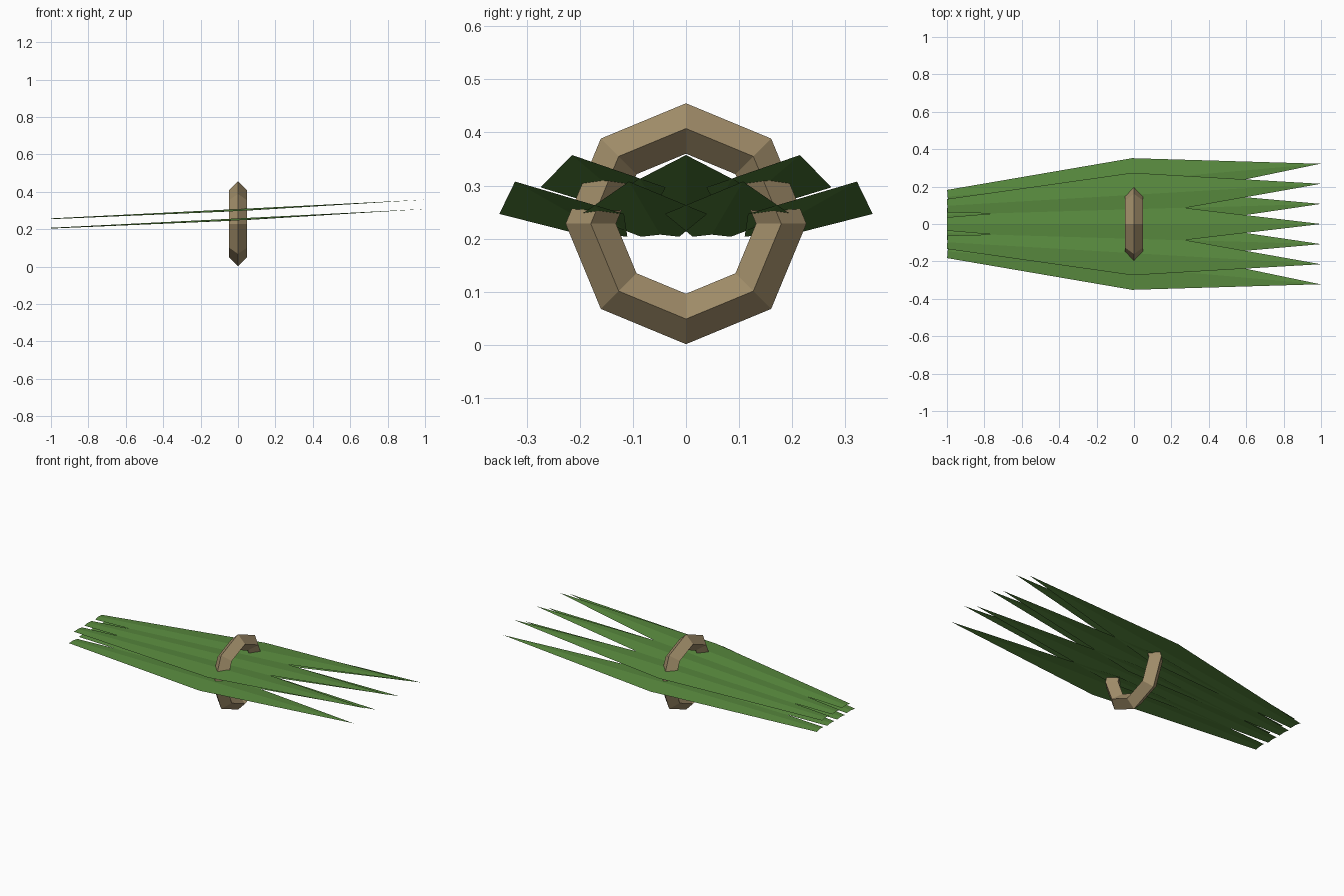
import bpy
import math

if "Cube" in bpy.data.objects:
    bpy.data.objects.remove(bpy.data.objects["Cube"])


def material(name, rgb):
    m = bpy.data.materials.new(name)
    m.diffuse_color = (*rgb, 1.0)
    m.use_nodes = True
    m.node_tree.nodes["Principled BSDF"].inputs["Base Color"].default_value = m.diffuse_color
    return m


green = material("leaf green", (0.102, 0.262, 0.050))
brown = material("binding tan", (0.366, 0.275, 0.147))


def leaf(i):
    """Long folded blade; i runs from -3 to 3 across the fan."""
    lift = 0.05 if i % 2 == 0 else 0.0        # alternate between two layers
    base_y, tip_y = 0.0487 * i, 0.1075 * i
    yaw = math.atan2(tip_y - base_y, 2.0)
    c, s = math.cos(yaw), math.sin(yaw)
    mid_y = (base_y + tip_y) / 2

    def point(along, across, drop):
        return (along * c - across * s,
                mid_y + along * s + across * c,
                0.2575 + lift + 0.05 * along - drop)

    verts = [point(-1, 0, 0), point(0, 0, 0), point(1, 0, 0)]   # ridge
    for side in (-1, 1):                                        # drooping edges
        verts += [point(-1, side * 0.036, 0.004),
                  point(0, side * 0.118, 0.011)]
    faces = [(0, 3, 4, 1), (1, 4, 2), (0, 1, 6, 5), (1, 2, 6)]
    mesh = bpy.data.meshes.new("leaf")
    mesh.from_pydata(verts, [], faces)
    mesh.materials.append(green)
    obj = bpy.data.objects.new("leaf", mesh)
    bpy.context.collection.objects.link(obj)


# Fan of seven leaves
for i in range(-3, 4):
    leaf(i)

# Eight-sided ring with a diamond section, tied around the leaves
bpy.ops.mesh.primitive_torus_add(
    major_segments=8, minor_segments=4, major_radius=0.1795,
    minor_radius=0.0475, location=(0, 0, 0.228),
    rotation=(0, math.radians(90), 0))
ring = bpy.context.object
ring.name = "binding_ring"
ring.data.materials.append(brown)
ring.data.polygons.foreach_set("use_smooth", [False] * len(ring.data.polygons))
